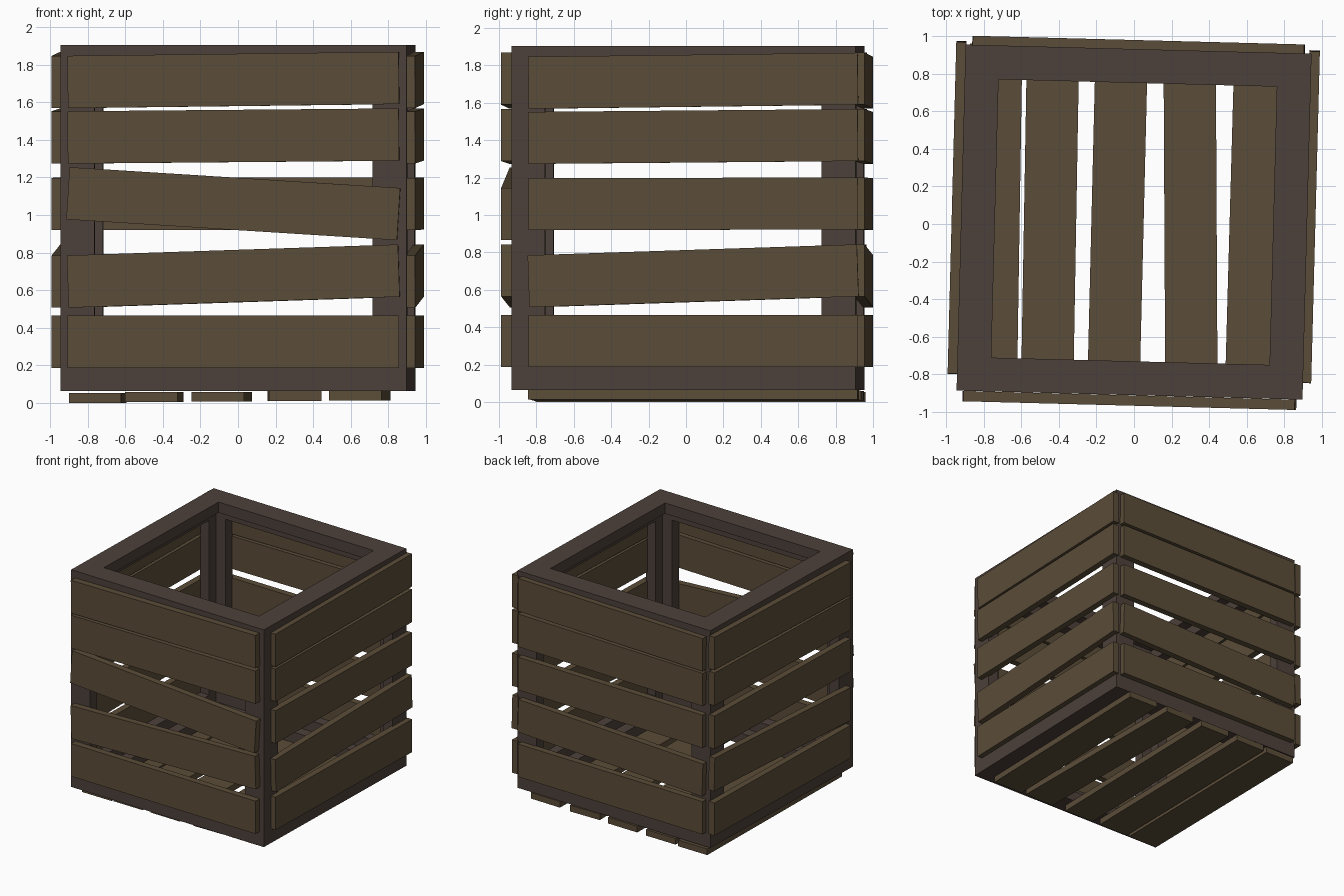
import bpy, bmesh
from math import radians
from mathutils import Matrix, Vector

if "Cube" in bpy.data.objects:
    bpy.data.objects.remove(bpy.data.objects["Cube"])

# Whole crate is turned slightly about z
TURN = Matrix.Rotation(radians(-1.5), 4, 'Z')
BOARD_L, BOARD_H, BOARD_T = 1.762, 0.278, 0.055


def material(name, rgb):
    m = bpy.data.materials.new(name)
    m.diffuse_color = (*rgb, 1)
    m.use_nodes = True
    m.node_tree.nodes["Principled BSDF"].inputs["Base Color"].default_value = m.diffuse_color
    return m


frame_mat = material("dark_wood", (0.075, 0.053, 0.043))
board_mat = material("brown_wood", (0.105, 0.074, 0.040))


def add_object(name, bm, matrix, mat):
    mesh = bpy.data.meshes.new(name)
    bm.to_mesh(mesh)
    bm.free()
    mesh.materials.append(mat)
    ob = bpy.data.objects.new(name, mesh)
    ob.matrix_world = TURN @ matrix
    bpy.context.collection.objects.link(ob)
    return ob


def add_board(name, size, loc, axis, angle):
    bm = bmesh.new()
    bmesh.ops.create_cube(bm, size=1)
    bmesh.ops.scale(bm, vec=Vector(size), verts=bm.verts)
    rot = Matrix.Rotation(radians(angle), 4, axis)
    return add_object(name, bm, Matrix.Translation(loc) @ rot, board_mat)


# Frame: cube with every face opened up, then given thickness inwards
bm = bmesh.new()
bmesh.ops.create_cube(bm, size=1.84)
centres = bm.faces[:]
bmesh.ops.inset_individual(bm, faces=centres, thickness=0.18, use_even_offset=True)
bmesh.ops.delete(bm, geom=centres, context='FACES')
frame = add_object("frame", bm, Matrix.Translation((0, 0.01, 0.985)), frame_mat)
solid = frame.modifiers.new("thickness", 'SOLIDIFY')
solid.thickness = 0.09
solid.offset = -1
solid.use_even_offset = True

# Wall boards: (height of centre, tilt in degrees), low to high
rows = [(0.326, 0), (0.675, 1.9), (1.06, 0.1), (1.42, 0.5), (1.718, 0.7)]
half = BOARD_T / 2
for i, (z, tilt) in enumerate(rows, 1):
    # The middle front board hangs crooked
    front_tilt = -3.6 if i == 3 else tilt
    wide = (BOARD_L, BOARD_T, BOARD_H)
    deep = (BOARD_T, BOARD_L, BOARD_H)
    add_board(f"front_board_{i}", wide, (0, -0.966 + half, z), 'Y', -front_tilt)
    add_board(f"back_board_{i}", wide, (0, 0.978 - half, z), 'Y', -tilt)
    add_board(f"right_board_{i}", deep, (0.964 - half, 0.063, z), 'X', tilt)
    add_board(f"left_board_{i}", deep, (-0.970 + half, 0.063, z), 'X', tilt)

# Floor slats under the frame: (x, z of centre, turn in degrees)
slats = [(-0.748, 0.027, 0.6), (-0.447, 0.032, 0.5), (-0.088, 0.034, 0.1),
         (0.299, 0.037, 1.8), (0.647, 0.040, -0.1)]
for i, (x, z, turn) in enumerate(slats, 1):
    add_board(f"floor_slat_{i}", (BOARD_H, BOARD_L, 0.052), (x, 0.058, z), 'Z', turn)
